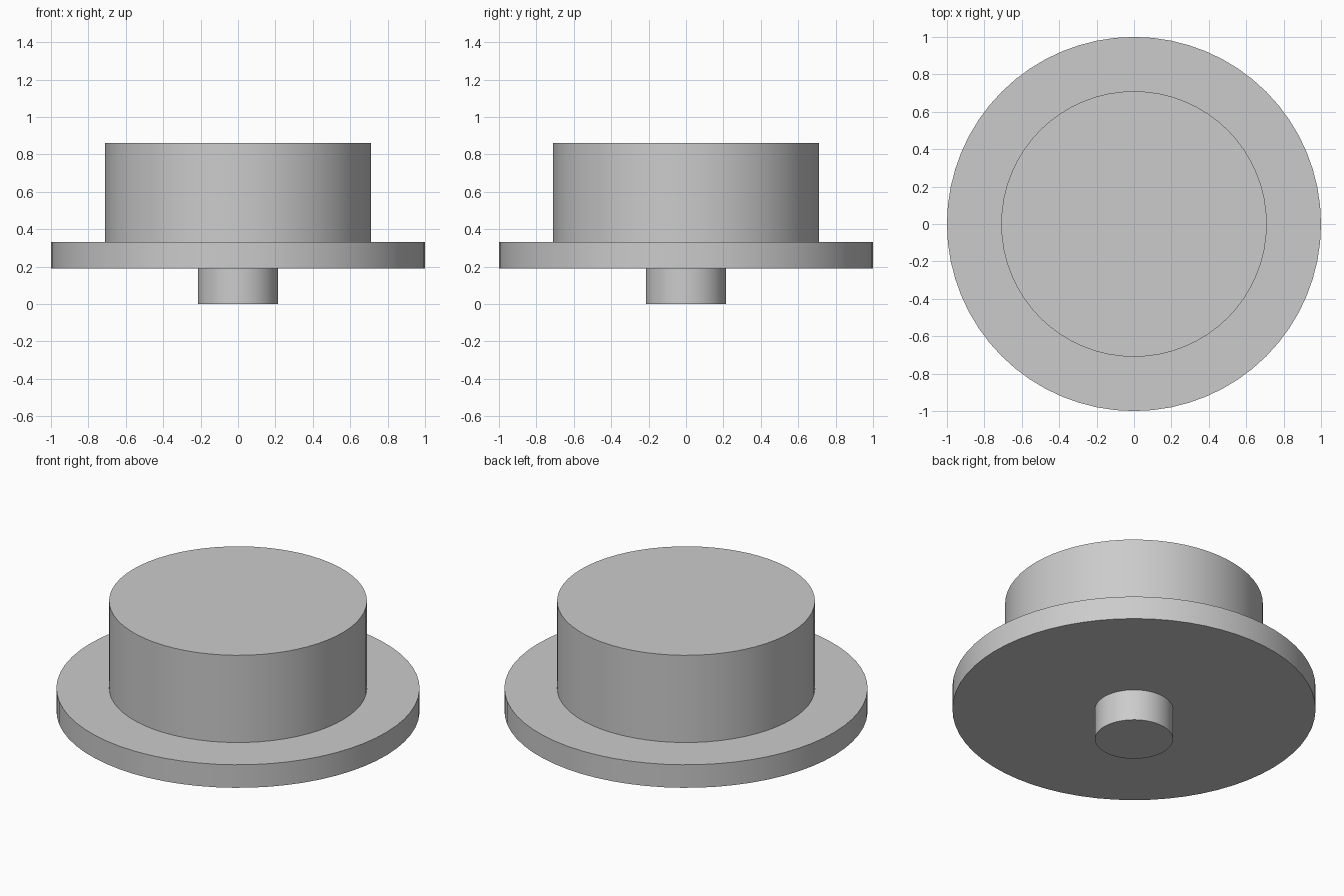
import bpy
import math

cube = bpy.data.objects.get("Cube")
if cube:
    bpy.data.objects.remove(cube, do_unlink=True)

# Single plain grey
GREY = (0.6, 0.6, 0.6, 1.0)
grey = bpy.data.materials.new("plain_grey")
grey.use_nodes = True
grey.diffuse_color = GREY
grey.node_tree.nodes["Principled BSDF"].inputs["Base Color"].default_value = GREY


def disc(name, radius, bottom, top):
    """Upright cylinder between two heights, smooth sides and sharp rims."""
    bpy.ops.mesh.primitive_cylinder_add(
        vertices=64, radius=radius, depth=top - bottom,
        location=(0, 0, (bottom + top) / 2))
    part = bpy.context.object
    part.name = name
    part.data.materials.append(grey)
    bpy.ops.object.shade_smooth_by_angle(angle=math.radians(30))
    return part


# Stem, wide flange and raised drum, stacked on one axis
disc("stem", 0.215, 0.0, 0.19)
disc("flange", 1.0, 0.19, 0.33)
disc("drum", 0.71, 0.33, 0.86)
